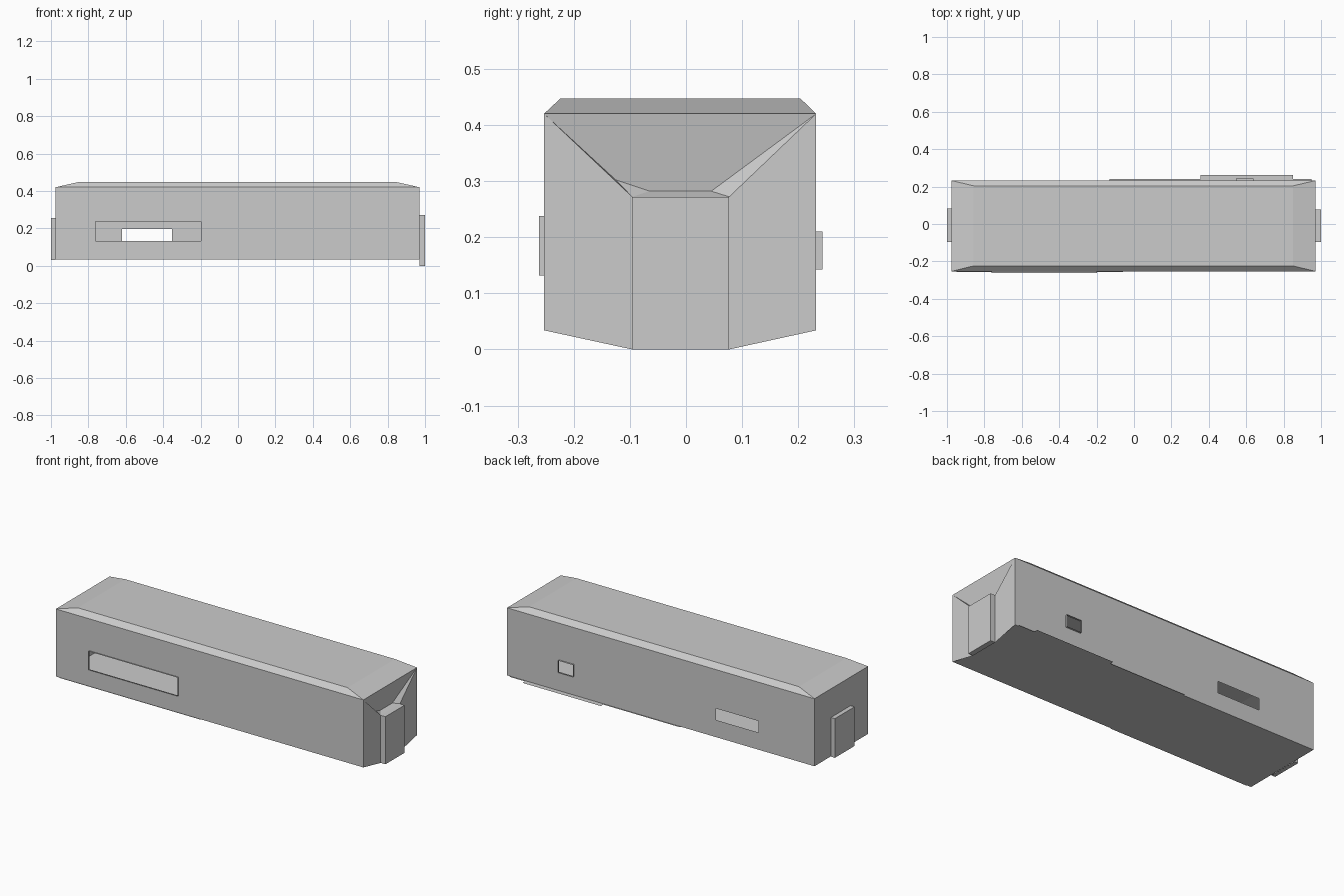
import bpy, bmesh

if "Cube" in bpy.data.objects:
    bpy.data.objects.remove(bpy.data.objects["Cube"])

X0, X1 = -0.975, 0.97        # body ends
Y0, Y1 = -0.253, 0.232       # body sides
Z0, Z1, ZR = 0.034, 0.42, 0.447


def make(name, faces):
    """Flat-shaded object from a list of polygons given as points."""
    bm = bmesh.new()
    for f in faces:
        bm.faces.new([bm.verts.new(p) for p in f])
    bmesh.ops.remove_doubles(bm, verts=bm.verts, dist=0.0005)
    bmesh.ops.recalc_face_normals(bm, faces=bm.faces)
    me = bpy.data.meshes.new(name)
    bm.to_mesh(me)
    bm.free()
    ob = bpy.data.objects.new(name, me)
    bpy.context.collection.objects.link(ob)
    return ob


def wall(name, y, holes):
    """Thin side wall with rectangular openings (xa, xb, za, zb)."""
    xs = sorted({X0, X1} | {v for h in holes for v in h[:2]})
    zs = sorted({Z0, Z1} | {v for h in holes for v in h[2:]})
    faces = []
    for a, b in zip(xs, xs[1:]):
        for c, d in zip(zs, zs[1:]):
            x, z = (a + b) / 2, (c + d) / 2
            if not any(h[0] < x < h[1] and h[2] < z < h[3] for h in holes):
                faces.append([(a, y, c), (b, y, c), (b, y, d), (a, y, d)])
    return make(name, faces)


def rim(name, h, ya, yb):
    """Thin open sleeve around an opening."""
    c = [(h[0], h[2]), (h[1], h[2]), (h[1], h[3]), (h[0], h[3])]
    make(name, [[(p[0], ya, p[1]), (q[0], ya, q[1]), (q[0], yb, q[1]), (p[0], yb, p[1])]
                for p, q in zip(c, c[1:] + c[:1])])


def sheet(name, xa, xb, ya, yb, z):
    make(name, [[(xa, ya, z), (xb, ya, z), (xb, yb, z), (xa, yb, z)]])


# Side walls with open windows and protruding rims
front_window = (-0.763, -0.198, 0.132, 0.238)
back_window = (-0.62, -0.352, 0.132, 0.198)
back_hatch = (0.545, 0.64, 0.142, 0.21)
wall("front_wall", Y0, [front_window])
wall("back_wall", Y1, [back_window, back_hatch])
rim("front_window_rim", front_window, Y0, -0.262)
rim("back_hatch_rim", back_hatch, Y1, 0.243)

# Floor and left end
sheet("floor", X0, X1, Y0, Y1, Z0)
make("left_end", [[(X0, Y0, Z0), (X0, Y1, Z0), (X0, Y1, Z1), (X0, Y0, Z1)]])

# Hipped shallow roof
low = [(X0, Y0, Z1), (X1, Y0, Z1), (X1, Y1, Z1), (X0, Y1, Z1)]
top = [(-0.857, -0.224, ZR), (0.85, -0.224, ZR), (0.85, 0.204, ZR), (-0.857, 0.204, ZR)]
make("roof", [top] + [[low[i], low[(i + 1) % 4], top[(i + 1) % 4], top[i]] for i in range(4)])

# Left door block, open towards the body
a, b, c, d, xo = -0.095, 0.083, 0.032, 0.256, -1.0
o = [(xo, a, c), (xo, b, c), (xo, b, d), (xo, a, d)]
i_ = [(X0, p[1], p[2]) for p in o]
make("left_door", [o] + [[o[i], o[(i + 1) % 4], i_[(i + 1) % 4], i_[i]] for i in range(4)])

# Right end: side panels, protruding door and a recess above it
a, b, d, xi = -0.096, 0.077, 0.272, 0.945
A, B = (X1, Y0, Z1), (X1, Y1, Z1)
E, F = (X1, a, d), (X1, b, d)
EB, FB = (X1, a, 0), (X1, b, 0)
C, D = (xi, -0.065, 0.282), (xi, 0.045, 0.282)
G = (X1 - 0.018, -0.125, 0.302)
OE, OF, OEB, OFB = [(1.0, p[1], p[2]) for p in (E, F, EB, FB)]
make("right_end", [
    [A, (X1, Y0, Z0), EB, E],
    [B, (X1, Y1, Z0), FB, F],
    [A, B, D, C, G],
    [A, G, E], [G, C, E], [B, D, F],
    [C, D, F, E], [E, F, OF, OE],
    [OE, OF, OFB, OEB],
    [E, OE, OEB, EB], [F, OF, OFB, FB], [EB, FB, OFB, OEB],
])

# Thin ledges along the bottom edges
sheet("back_step", 0.355, 0.85, Y1, 0.262, Z0)
sheet("back_ledge", -0.13, 0.95, Y1, 0.24, Z0)
sheet("front_ledge", -0.95, -0.06, -0.257, Y0, Z0)
